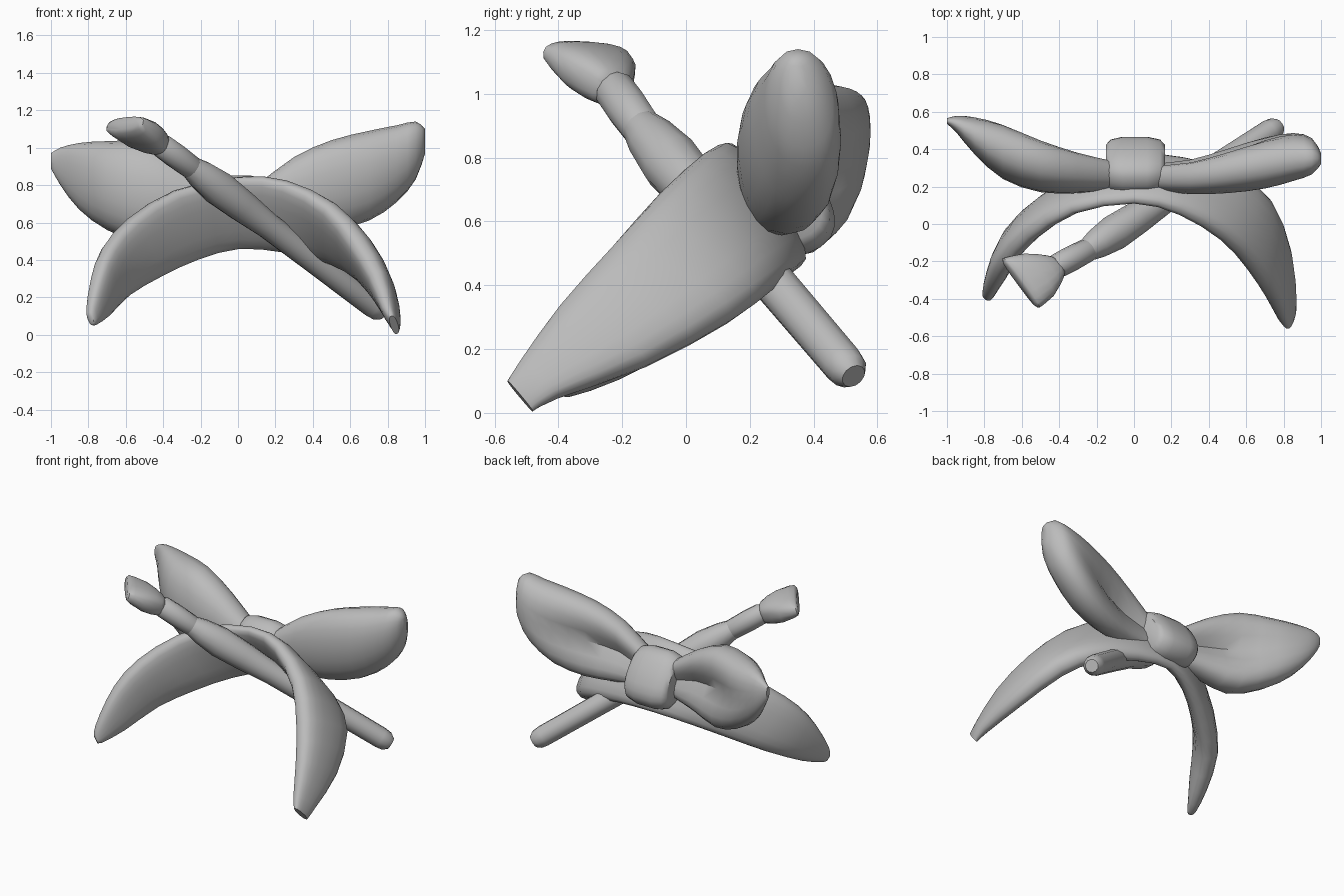
import bpy, bmesh, math
from mathutils import Vector as V

if "Cube" in bpy.data.objects:
    bpy.data.objects.remove(bpy.data.objects["Cube"])

grey = bpy.data.materials.new("plain grey")
grey.diffuse_color = (0.5, 0.5, 0.5, 1)
grey.use_nodes = True
grey.node_tree.nodes["Principled BSDF"].inputs["Base Color"].default_value = grey.diffuse_color
N = 20


def soft(q, e):
    """Signed power, for boxier cross-sections."""
    return math.copysign(abs(q) ** e, q)


def smooth_rings(rings, steps):
    """Catmull-Rom interpolation between consecutive cross-sections."""
    out = []
    for i in range(len(rings) - 1):
        a, b, c, d = (rings[max(0, min(len(rings) - 1, i + k))] for k in (-1, 0, 1, 2))
        for s in range(steps):
            t = s / steps
            out.append([0.5 * (2 * q + (r - p) * t + (2 * p - 5 * q + 4 * r - w) * t * t
                               + (3 * q - p - 3 * r + w) * t ** 3)
                        for p, q, r, w in zip(a, b, c, d)])
    return out + [rings[-1]]


def loft(name, rings, steps=2):
    rings = smooth_rings(rings, steps)
    bm = bmesh.new()
    vs = [[bm.verts.new(p) for p in r] for r in rings]
    n = len(rings[0])
    for a, b in zip(vs, vs[1:]):
        for i in range(n):
            bm.faces.new((a[i], a[(i + 1) % n], b[(i + 1) % n], b[i]))
    bm.faces.new(vs[0])
    bm.faces.new(vs[-1])
    bmesh.ops.recalc_face_normals(bm, faces=bm.faces)
    me = bpy.data.meshes.new(name)
    bm.to_mesh(me)
    bm.free()
    me.materials.append(grey)
    ob = bpy.data.objects.new(name, me)
    bpy.context.collection.objects.link(ob)
    bpy.ops.object.select_all(action='DESELECT')
    ob.select_set(True)
    bpy.context.view_layer.objects.active = ob
    bpy.ops.object.shade_smooth_by_angle(angle=math.radians(50))
    return ob


def oval(c, u, v, n=N, e=1):
    return [c + u * soft(math.cos(2 * math.pi * i / n), e)
            + v * soft(math.sin(2 * math.pi * i / n), e) for i in range(n)]


# arched band: front/top edge, back/bottom edge, outward and inward bulge
band = [((-.80, -.40, .10), (-.775, -.40, .06), .015, .015),
        ((-.795, -.385, .16), (-.765, -.37, .05), .03, .03),
        ((-.755, -.31, .32), (-.70, -.22, .10), .06, .05),
        ((-.695, -.21, .47), (-.595, -.01, .21), .08, .06),
        ((-.57, -.07, .62), (-.42, .14, .31), .085, .06),
        ((-.33, .07, .77), (-.22, .27, .40), .07, .05),
        ((.00, .12, .84), (.00, .36, .46), .055, .045),
        ((.25, .06, .815), (.25, .34, .445), .075, .055),
        ((.48, -.08, .69), (.51, .27, .385), .09, .065),
        ((.625, -.24, .51), (.69, .14, .29), .095, .07),
        ((.73, -.40, .33), (.80, -.12, .15), .075, .06),
        ((.79, -.52, .16), (.85, -.40, .05), .04, .04),
        ((.82, -.56, .10), (.85, -.48, .005), .02, .02)]
mids = [(V(t) + V(b)) / 2 for t, b, *_ in band]
rings = []
for i, (t, b, h, g) in enumerate(band):
    half = (V(t) - V(b)) / 2
    tan = mids[min(i + 1, len(band) - 1)] - mids[max(i - 1, 0)]
    n = half.cross(tan).normalized()
    if n.dot(mids[i] - V((0, -.4, .2))) < 0:
        n = -n
    ring = []
    for k in range(N):
        a = 2 * math.pi * k / N
        s = soft(math.sin(a), .75)
        ring.append(mids[i] + half * soft(math.cos(a), .85) + n * s * (h if s > 0 else g))
    rings.append(ring)
loft("arched_band", rings)

# bow loops: x, front y, back y, bottom z, top z, back crease depth
right = [(.10, .18, .34, .57, .80, .5), (.30, .16, .38, .56, .95, .9),
         (.50, .165, .44, .56, 1.04, .7), (.70, .19, .49, .61, 1.09, .35),
         (.85, .23, .495, .71, 1.12, .1), (.95, .265, .46, .83, 1.14, 0),
         (1.0, .32, .38, .97, 1.10, 0)]
left = [(-.10, .18, .36, .57, .80, .5), (-.30, .165, .43, .53, .94, .8),
        (-.50, .17, .505, .49, 1.03, .7), (-.70, .24, .57, .56, 1.035, .35),
        (-.85, .37, .58, .67, 1.025, .1), (-.95, .49, .578, .80, 1.00, 0),
        (-1.0, .535, .565, .89, .97, 0)]
for name, rows, lean in (("right_bow_loop", right, .12), ("left_bow_loop", left, 0)):
    rings = []
    for x, y0, y1, z0, z1, crease in rows:
        ring = []
        for k in range(N):
            a = 2 * math.pi * k / N
            c, s = soft(math.cos(a), .85), math.sin(a)
            if c > 0:
                c *= 1 - crease * (1 - abs(s)) ** 1.3
            ring.append(V((x, (y0 + y1) / 2 + (y1 - y0) / 2 * (c - lean * s),
                           (z0 + z1) / 2 + (z1 - z0) / 2 * s)))
        rings.append(ring)
    loft(name, rings)

# knot: rounded block tilted with the band
w, n = V((0, .56, -.82)), V((0, .82, .57))
rings = [oval(V((x, .315, .675)), w * .19 * f, n * .115 * f, N, .8)
         for x, f in ((-.15, .72), (-.125, .9), (-.06, 1), (.07, 1), (.14, .9), (.165, .72))]
loft("bow_knot", rings, 1)

# stick: slanted rod with swollen grip, collar and flat flared head
A, B, C = V((.775, .525, .115)), V((-.25, -.14, .895)), V((-.42, -.23, 1.02))
axis = (B - A).normalized()
side = axis.cross(V((0, 0, 1))).normalized()
up = side.cross(axis).normalized()


def rod(name, a, b, profile):
    loft(name, [oval(a.lerp(b, t), side * r, up * r, 12) for t, r in profile], 1)


rod("rod_and_grip", A, B, [(0, .04), (.02, .06), (.05, .066), (.35, .068), (.6, .072),
                           (.74, .088), (.86, .096), (.95, .08), (1, .062)])
rod("collar", B, C, [(-.08, .055), (.0, .064), (.5, .068), (.92, .066), (1.06, .05)])

tip = V((-.605, -.315, 1.12))
edge = V((.59, -.8, .06)).normalized()
lift = V((.25, .2, .95)).normalized()
head = [(-.1, .05, .045), (.02, .075, .062), (.22, .105, .072), (.5, .14, .074),
        (.85, .16, .06), (1.0, .165, .046), (1.05, .145, .028)]
loft("flared_head", [oval(C.lerp(tip, t), edge * u, lift * v, N, .75) for t, u, v in head], 1)
